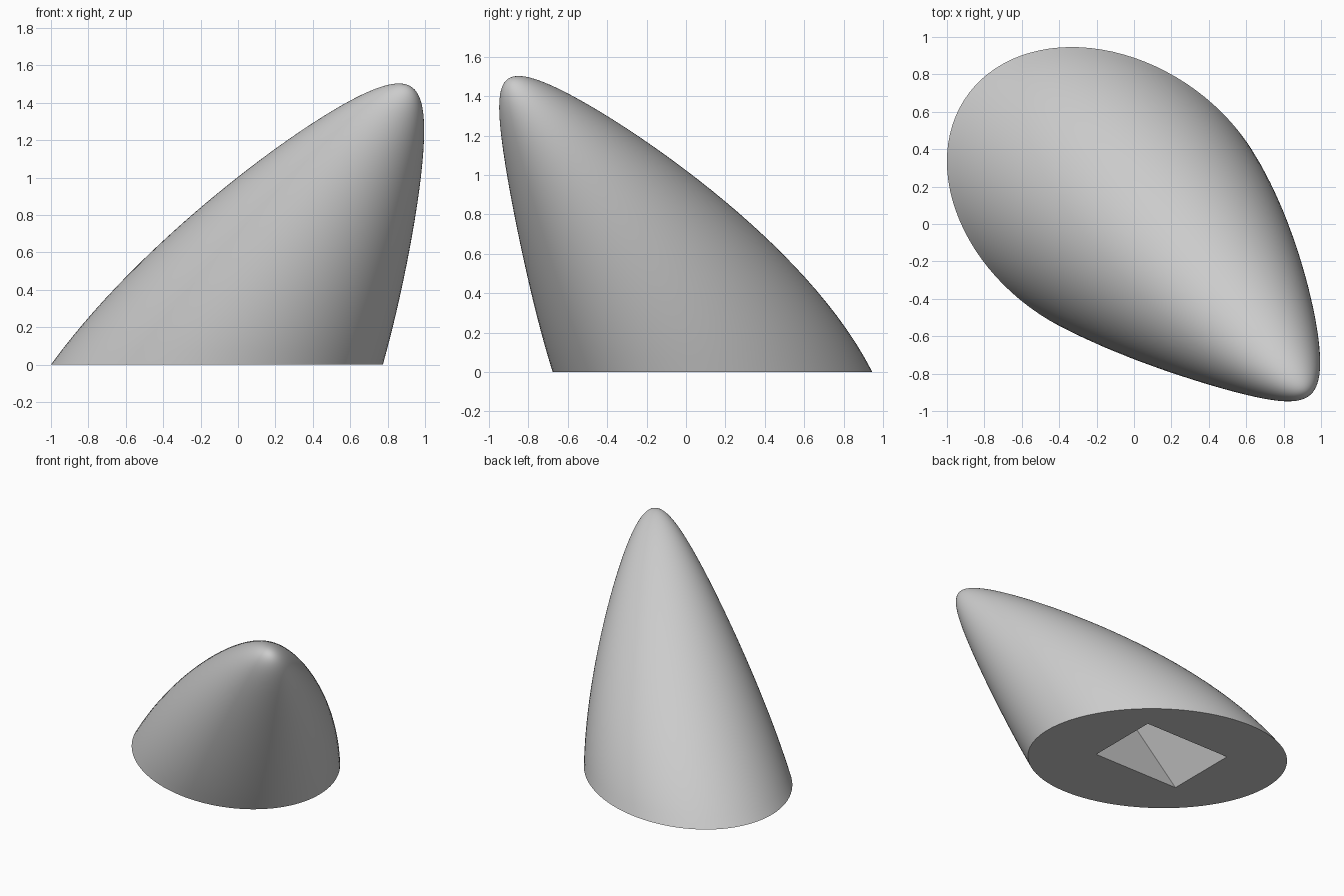
import bpy, bmesh, math
from mathutils import Vector

cube = bpy.data.objects.get("Cube")
if cube:
    bpy.data.objects.remove(cube, do_unlink=True)

HEIGHT, SIDES, RINGS = 1.503, 96, 40

grey = bpy.data.materials.new("plain_grey")
grey.use_nodes = True
colour = (0.6, 0.6, 0.6, 1)
grey.diffuse_color = colour
grey.node_tree.nodes["Principled BSDF"].inputs["Base Color"].default_value = colour


def horn_ring(w):
    """Level ellipse at distance w below the tip; the centre leans with depth."""
    cx = 0.86 - w * (0.79 - 0.095 * w)
    cy = -0.85 + w * (0.9 - 0.163 * w)
    hx = math.sqrt(w * (0.36 + 0.3 * w - 0.127 * w * w))
    hy = math.sqrt(w * (0.3 + 0.37 * w - 0.185 * w * w))
    skew = -0.36 + 0.075 * w
    side = math.sqrt(1 - skew ** 2)
    for k in range(SIDES):
        c, s = math.cos(math.tau * k / SIDES), math.sin(math.tau * k / SIDES)
        yield (cx + hx * c, cy + hy * (skew * c + side * s), HEIGHT - w)


def rectangle(x, y, z):
    w, d = 0.76, 0.59
    return [(x, y, z), (x + w, y, z), (x + w, y + d, z), (x, y + d, z)]


def add_loop(bm, points):
    return [bm.verts.new(p) for p in points]


def bridge(bm, a, b):
    n = len(a)
    return [bm.faces.new((a[k], a[(k + 1) % n], b[(k + 1) % n], b[k])) for k in range(n)]


bm = bmesh.new()

# Leaning horn skin, with rings packed closer towards the rounded tip
tip = bm.verts.new((0.86, -0.85, HEIGHT))
rings = [add_loop(bm, horn_ring(HEIGHT * (i / RINGS) ** 2)) for i in range(1, RINGS + 1)]
skin = [bm.faces.new((tip, rings[0][k], rings[0][(k + 1) % SIDES])) for k in range(SIDES)]
for upper, lower in zip(rings, rings[1:]):
    skin += bridge(bm, upper, lower)
for face in skin:
    face.smooth = True

# Slanting rectangular socket in the underside, following the lean
mouth = add_loop(bm, rectangle(-0.49, -0.11, 0))
roof = add_loop(bm, rectangle(-0.22, -0.33, 0.6))
bridge(bm, mouth, roof)
bm.faces.new(roof)

# Flat underside around the socket
rim = [e for e in bm.edges if e.is_boundary]
bmesh.ops.triangle_fill(bm, edges=rim, use_beauty=True, normal=Vector((0, 0, -1)))
bmesh.ops.recalc_face_normals(bm, faces=bm.faces)

mesh = bpy.data.meshes.new("leaning_horn")
bm.to_mesh(mesh)
bm.free()
mesh.materials.append(grey)
horn = bpy.data.objects.new("leaning_horn", mesh)
bpy.context.collection.objects.link(horn)

# Smooth skin with a crisp base edge
bpy.ops.object.select_all(action="DESELECT")
horn.select_set(True)
bpy.context.view_layer.objects.active = horn
bpy.ops.object.shade_smooth_by_angle(angle=math.radians(35))
